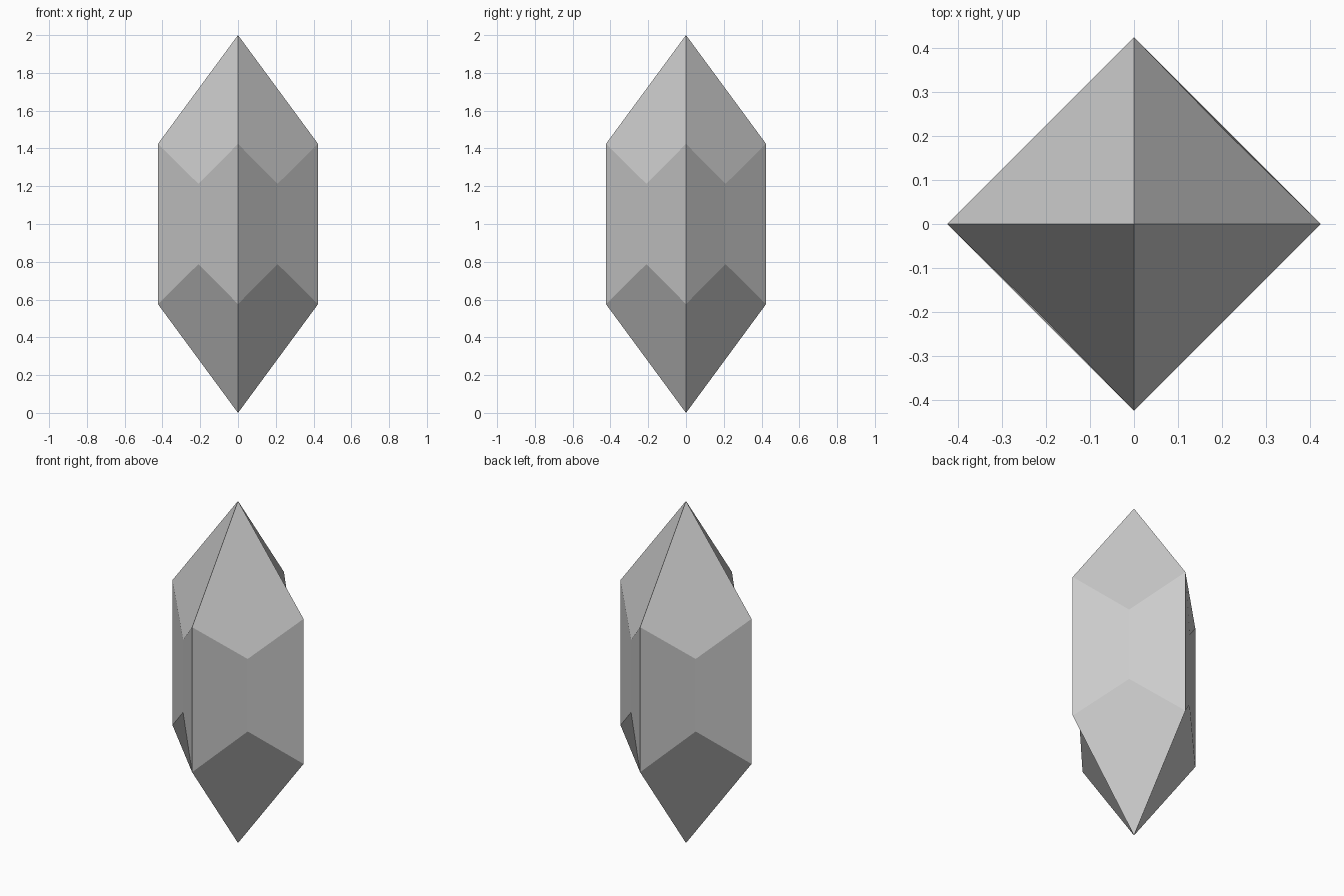
import bpy, bmesh
from math import cos, sin, pi

if "Cube" in bpy.data.objects:
    bpy.data.objects.remove(bpy.data.objects["Cube"])

R = 0.424   # corner radius
N = 0.209   # notch x and y
C = 1.0     # mid height

bm = bmesh.new()

def ring(radius, z, offset):
    return [bm.verts.new((radius * cos(pi / 2 * i + offset),
                          radius * sin(pi / 2 * i + offset), z)) for i in range(4)]

# Pointed tips with chevron-edged facets, folded alternately:
# even folds run apex to notch, odd folds run corner to corner
halves = []
for flip, s in enumerate((1, -1)):
    apex = bm.verts.new((0, 0, C + s))
    corners = ring(R, C + s * R, 0)
    notches = ring(N * 2 ** 0.5, C + s * R / 2, pi / 4)
    for i in range(4):
        quad = [apex, corners[i], notches[i], corners[(i + 1) % 4]]
        if s < 0:
            quad = [quad[0], quad[3], quad[2], quad[1]]
        if (i + flip) % 2:
            quad = quad[1:] + quad[:1]
        bm.faces.new(quad)
    halves.append((corners, notches))

# Upright sides between the chevrons
(tc, tn), (bc, bn) = halves
for i in range(4):
    j = (i + 1) % 4
    bm.faces.new((tc[i], bc[i], bn[i], tn[i]))
    bm.faces.new((tn[i], bn[i], bc[j], tc[j]))

mesh = bpy.data.meshes.new("crystal")
bm.to_mesh(mesh)
bm.free()
crystal = bpy.data.objects.new("crystal", mesh)
bpy.context.collection.objects.link(crystal)
